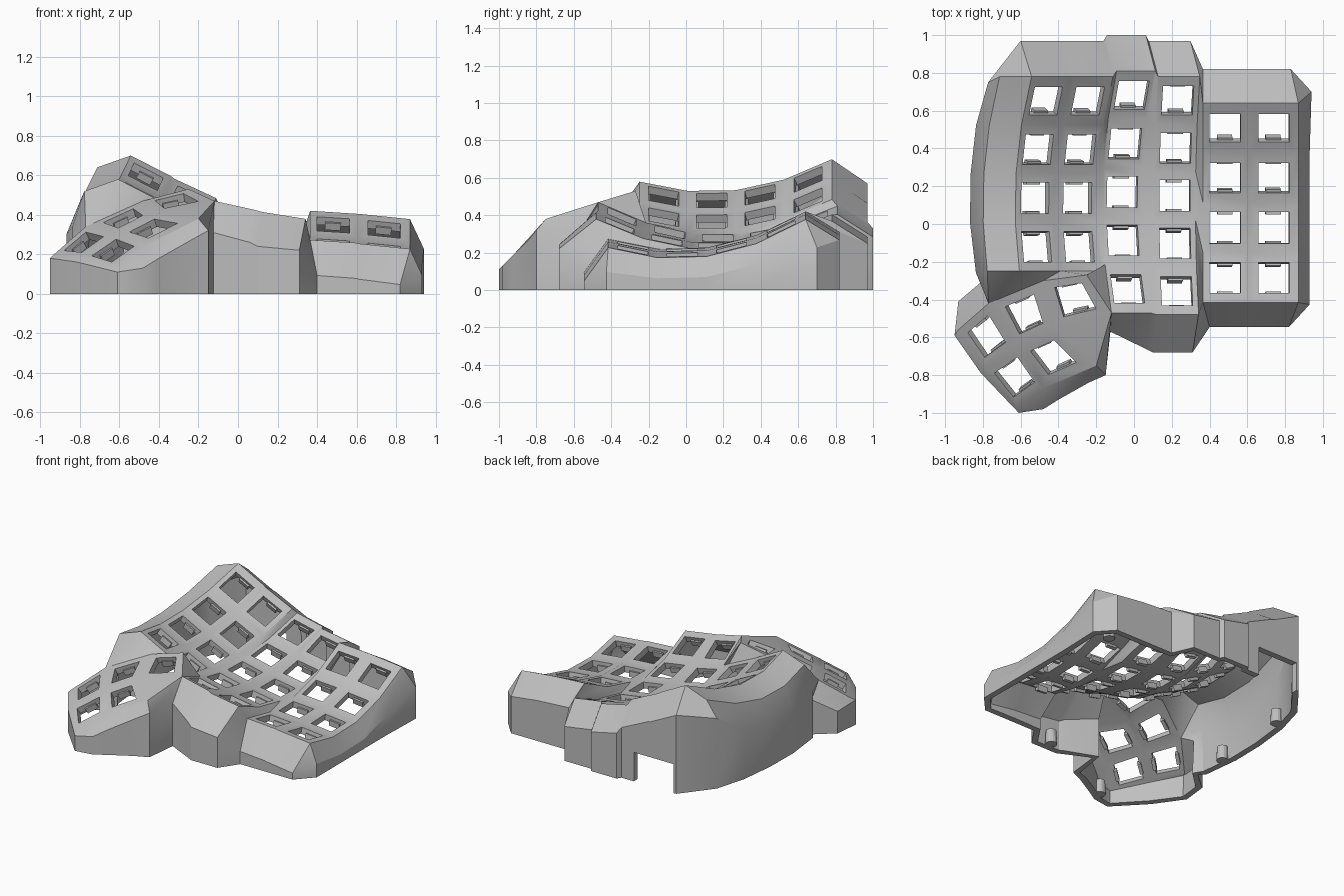
import bpy, bmesh
from mathutils import Vector, Matrix

cube = bpy.data.objects.get("Cube")
if cube:
    bpy.data.objects.remove(cube)

grey = bpy.data.materials.new("matte_grey")
grey.use_nodes = True
grey.diffuse_color = (0.52, 0.52, 0.52, 1)
grey.node_tree.nodes["Principled BSDF"].inputs["Base Color"].default_value = (0.52, 0.52, 0.52, 1)

HOLE = 0.165      # side of a switch opening
PLATE = 0.045     # shell thickness
shell = bmesh.new()
clips = bmesh.new()


def vert(co):
    return shell.verts.new(co)


def face(*vs):
    # skip repeated corners so that corners can fan out as triangles
    unique = []
    for v in vs:
        if v not in unique:
            unique.append(v)
    if len(unique) > 2:
        return shell.faces.new(unique)


def key_cell(bl, br, fr, fl):
    """Frame of four faces around a square opening, with two clips under it."""
    ring = [bl, br, fr, fl]
    a, b, c, d = [v.co.copy() for v in ring]
    mu = 0.5 * (1 - HOLE / ((b - a).length + (c - d).length) * 2)
    mv = 0.5 * (1 - HOLE / ((d - a).length + (c - b).length) * 2)
    at = lambda u, v: a.lerp(b, u).lerp(d.lerp(c, u), v)
    inner = [vert(at(u, v)) for u, v in ((mu, mv), (1 - mu, mv), (1 - mu, 1 - mv), (mu, 1 - mv))]
    for i in range(4):
        j = (i + 1) % 4
        face(ring[i], ring[j], inner[j], inner[i])
    across = (at(1, .5) - at(0, .5)).normalized()
    up = across.cross(at(.5, 0) - at(.5, 1)).normalized()
    along = up.cross(across)
    turn = Matrix((across, along, up)).transposed().to_4x4()
    for v in (mv, 1 - mv):
        place = Matrix.Translation(at(.5, v) - up * 0.045) @ turn @ Matrix.Diagonal((.08, .024, .04, 1))
        bmesh.ops.create_cube(clips, size=1, matrix=place)


# Finger columns: left x, right x, left z, right z, back y, pitch, rows, bend, lowest y, curve
COLUMNS = [
    (-.63, -.425, .525, .42, .78, .257, 4, .19, .12, .4),
    (-.41, -.195, .41, .31, .78, .257, 4, .18, .12, .4),
    (-.168, .037, .295, .25, .81, .256, 5, .15, .19, .4),
    (.105, .325, .25, .215, .78, .252, 5, .05, .16, .4),
    (.365, .60, .215, .20, .64, .264, 4, 0, -.05, .43),
    (.61, .87, .195, .168, .64, .264, 4, 0, -.05, .44),
]
left, right = [], []
for xl, xr, zl, zr, back, pitch, rows, bend, low, curve in COLUMNS:
    for x, z, store in ((xl, zl, left), (xr, zr, right)):
        ys = [back - pitch * i for i in range(rows + 1)]
        store.append([vert((x + bend * (y - .1) ** 2, y, z + curve * (y - low) ** 2)) for y in ys])
    for i in range(rows):
        key_cell(left[-1][i], right[-1][i], right[-1][i + 1], left[-1][i + 1])

# Strips between neighbouring columns
for k in range(5):
    r, l = right[k], left[k + 1]
    for i in range(min(len(r), len(l)) - 1):
        face(r[i], l[i], l[i + 1], r[i + 1])
face(right[3][4], left[4][4], right[3][5])

# Sloping shoulder beside the outermost high column
shoulder = [vert(v.co + Vector((-.17, 0, -.06))) for v in left[0]]
for i in range(4):
    face(shoulder[i], left[0][i], left[0][i + 1], shoulder[i + 1])

# Thumb cluster
a0, b0, c0, d0 = [vert(p) for p in ((-.93, -.56, .20), (-.77, -.42, .34), (-.48, -.30, .47), (-.25, -.27, .53))]
a1, b1, c1 = [vert(p) for p in ((-.79, -.76, .19), (-.63, -.65, .30), (-.42, -.55, .41))]
a2, b2, c2 = [vert(p) for p in ((-.62, -.97, .14), (-.48, -.87, .24), (-.20, -.75, .38))]
d1 = left[2][5]
for cell in ((a0, b0, b1, a1), (b0, c0, c1, b1), (c0, d0, d1, c1), (a1, b1, b2, a2), (b1, c1, c2, b2)):
    key_cell(*cell)
face(c1, d1, c2)

# Web joining the thumb cluster to the finger columns
face(shoulder[4], left[0][4], b0)
face(left[0][4], right[0][4], c0)
face(left[0][4], c0, b0)
face(right[0][4], left[1][4], c0)
face(left[1][4], right[1][4], d0, c0)
face(right[1][4], left[2][4], d0)
face(left[2][4], d1, d0)

# Outline: each rim vertex with the wall-top points it slopes down to
rim = []


def to(v, *points):
    rim.extend((v, Vector(p)) for p in points)


def by(v, *offsets):
    rim.extend((v, v.co + Vector(o)) for o in offsets)


for v in reversed(shoulder[1:4]):
    by(v, (-.07, 0, -.17))
by(shoulder[0], (-.06, -.03, -.13))
to(left[0][0], (-.60, .97, .57))
by(right[0][0], (-.05, .19, -.13))
for k in (1, 2, 3):
    by(left[k][0], (-.05, .19, -.12))
    by(right[k][0], (-.05, .19, -.12))
by(left[4][0], (0, .18, -.11))
by(right[4][0], (0, .18, -.11))
by(left[5][0], (0, .18, -.11))
by(right[5][0], (-.04, .18, -.11), (.07, .06, -.15))
for v in right[5][1:4]:
    by(v, (.06, 0, -.11))
by(right[5][4], (.06, -.01, -.13), (-.05, -.13, -.18))
by(left[5][4], (0, -.13, -.18))
by(right[4][4], (0, -.13, -.18))
by(left[4][4], (.035, -.13, -.18))
to(right[3][5], (.31, -.68, .22))
to(left[3][5], (.10, -.68, .24))
to(right[2][5], (.06, -.66, .26))
to(d1, (-.125, -.57, .31))
to(c2, (-.15, -.80, .32), (-.24, -.84, .27))
to(b2, (-.40, -.93, .18))
to(a2, (-.48, -.98, .13), (-.61, -1.0, .11))
to(a1, (-.81, -.79, .16))
to(a0, (-.95, -.59, .18), (-.93, -.41, .16))
to(b0, (-.80, -.30, .25))
by(shoulder[4], (-.06, -.01, -.18))

# Sloped band and upright wall down to the ground
tops = [vert(p) for _, p in rim]
feet = [vert((p.x, p.y, 0)) for _, p in rim]
for i in range(len(rim)):
    j = (i + 1) % len(rim)
    face(rim[i][0], tops[i], tops[j], rim[j][0])
    face(tops[i], feet[i], feet[j], tops[j])

# Cable opening low in the back wall
X0, X1, TOP = -.58, -.26, .21


def back_wall():
    return [f for f in shell.faces
            if min(v.co.y for v in f.verts) > .95 and f.calc_center_median().x < -.1]


for co, no in (((X0, 0, 0), (1, 0, 0)), ((X1, 0, 0), (1, 0, 0)), ((0, 0, TOP), (0, 0, 1))):
    faces = back_wall()
    edges = {e for f in faces for e in f.edges}
    verts = {v for f in faces for v in f.verts}
    bmesh.ops.bisect_plane(shell, geom=list(verts) + list(edges) + faces, plane_co=co, plane_no=no)
opening = [f for f in back_wall()
           if X0 < f.calc_center_median().x < X1 and f.calc_center_median().z < TOP]
bmesh.ops.delete(shell, geom=opening, context='FACES')

# Consistent outward normals
bmesh.ops.recalc_face_normals(shell, faces=shell.faces[:])
if sum(f.normal.z * f.calc_area() for f in shell.faces) < 0:
    bmesh.ops.reverse_faces(shell, faces=shell.faces[:])


def finish(bm, name):
    mesh = bpy.data.meshes.new(name)
    bm.to_mesh(mesh)
    bm.free()
    mesh.materials.append(grey)
    obj = bpy.data.objects.new(name, mesh)
    bpy.context.collection.objects.link(obj)
    return obj


case = finish(shell, "case_shell")
solid = case.modifiers.new("thickness", 'SOLIDIFY')
solid.thickness = PLATE
solid.offset = -1
finish(clips, "switch_clips")

# Screw posts standing inside the wall
posts = bmesh.new()
for x, y in ((.80, .70), (.20, -.61), (-.80, -.05), (-.76, .55), (-.47, -.91)):
    bmesh.ops.create_cone(posts, cap_ends=True, segments=16, radius1=.04, radius2=.035, depth=.10,
                          matrix=Matrix.Translation((x, y, .05)))
finish(posts, "screw_posts")

bpy.ops.object.select_all(action='DESELECT')
case.select_set(True)
bpy.context.view_layer.objects.active = case
bpy.ops.object.modifier_apply(modifier="thickness")
bpy.ops.object.shade_smooth_by_angle(angle=0.45)
